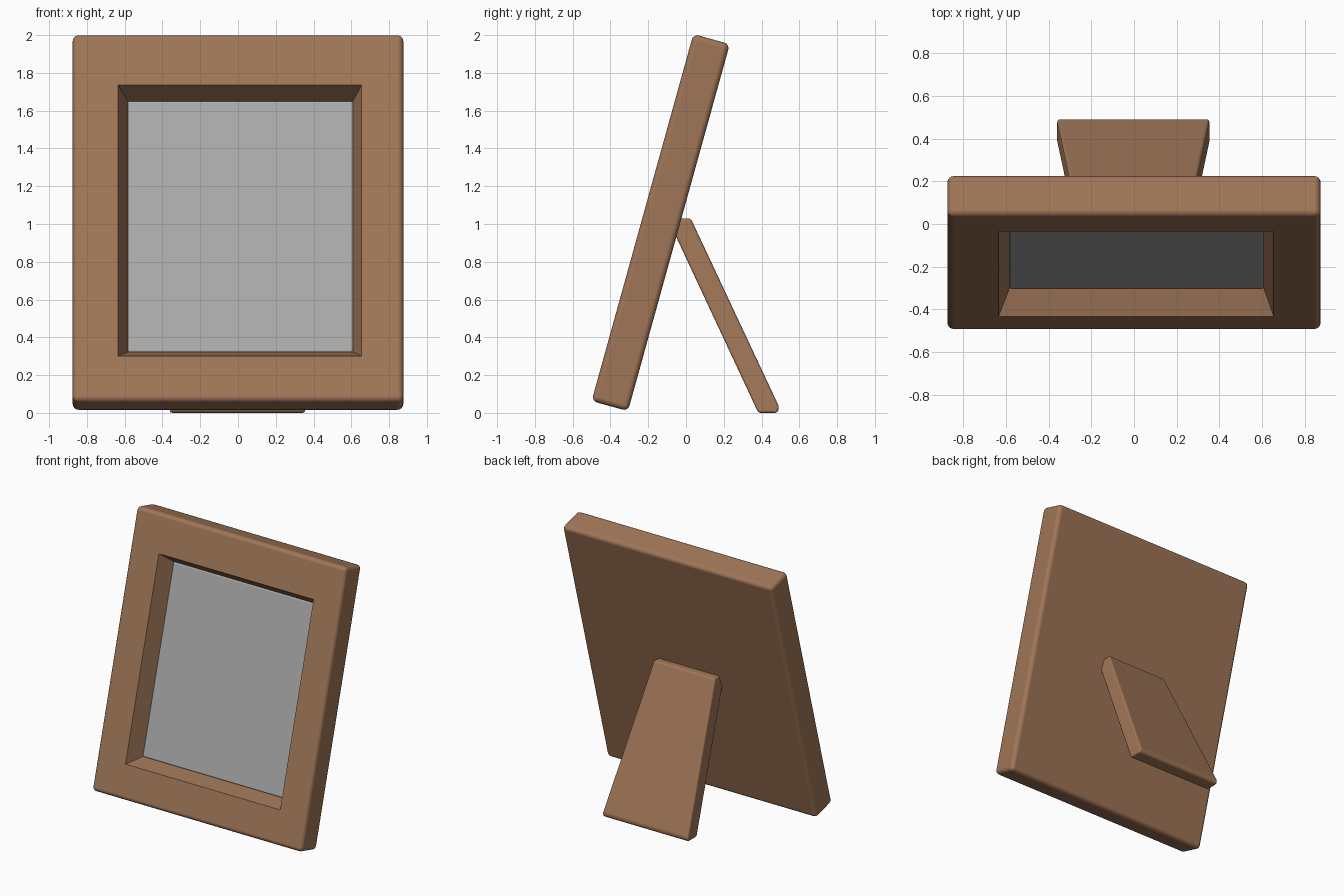
import bpy, bmesh, math

if "Cube" in bpy.data.objects:
    bpy.data.objects.remove(bpy.data.objects["Cube"])

TILT = math.radians(15.5)
CENTRE = (0, -0.134, 1.0075)


def material(name, colour):
    mat = bpy.data.materials.new(name)
    mat.diffuse_color = (*colour, 1)
    mat.use_nodes = True
    mat.node_tree.nodes["Principled BSDF"].inputs["Base Color"].default_value = mat.diffuse_color
    return mat


wood = material("wood", (0.35, 0.18, 0.096))
grey = material("pane_grey", (0.405, 0.405, 0.405))


def finish(name, bm, mat):
    bmesh.ops.recalc_face_normals(bm, faces=bm.faces[:])
    me = bpy.data.meshes.new(name)
    bm.to_mesh(me)
    bm.free()
    ob = bpy.data.objects.new(name, me)
    bpy.context.collection.objects.link(ob)
    me.materials.append(mat)
    bpy.ops.object.select_all(action='DESELECT')
    bpy.context.view_layer.objects.active = ob
    ob.select_set(True)
    bpy.ops.object.shade_smooth_by_angle(angle=math.radians(38))
    # Keeps the large faces flat and only the edges soft
    mod = ob.modifiers.new("flat_faces", 'WEIGHTED_NORMAL')
    mod.keep_sharp = True
    mod.weight = 100
    return ob


def rounded(bm, radius, segments):
    bmesh.ops.bevel(bm, geom=bm.edges[:], offset=radius, segments=segments,
                    profile=0.5, affect='EDGES', clamp_overlap=True)


def box(x0, x1, y0, y1, z0, z1):
    bm = bmesh.new()
    bmesh.ops.create_cube(bm, size=1)
    for v in bm.verts:
        v.co = (x1 if v.co.x > 0 else x0, y1 if v.co.y > 0 else y0,
                z1 if v.co.z > 0 else z0)
    return bm


def lean(ob):
    ob.location = CENTRE
    ob.rotation_euler.x = -TILT


# Rounded board with a sloped picture recess in its front
bm = box(-0.875, 0.875, -0.1, 0.1, -1.008, 1.008)
rounded(bm, 0.03, 4)
front = min(bm.faces, key=lambda f: (round(f.calc_center_median().y, 4), -f.calc_area()))
rims = [(-0.635, 0.655, -0.1, -0.761, 0.728),
        (-0.582, 0.607, 0.027, -0.704, 0.672)]
for x0, x1, y, z0, z1 in rims:
    bmesh.ops.inset_individual(bm, faces=[front], thickness=0.02)
    for v in front.verts:
        v.co = (x1 if v.co.x > 0 else x0, y, z1 if v.co.z > 0 else z0)
lean(finish("frame", bm, wood))

# Grey picture pane with soft edges, lying on the recess floor
bm = box(-0.585, 0.61, 0.018, 0.046, -0.707, 0.675)
rounded(bm, 0.012, 4)
lean(finish("picture_pane", bm, grey))

# Tapered easel leg with level ends and a blunt heel
bm = bmesh.new()
profile = [(0.383, 0.0, 0.359), (0.484, 0.0, 0.359), (0.494, 0.03, 0.356),
           (0.025, 1.03, 0.256), (-0.098, 1.03, 0.256)]
sides = [[bm.verts.new((s * w - 0.003, y, z)) for y, z, w in profile] for s in (-1, 1)]
for side in sides:
    bm.faces.new(side)
n = len(profile)
for i in range(n):
    j = (i + 1) % n
    bm.faces.new((sides[0][i], sides[0][j], sides[1][j], sides[1][i]))
bmesh.ops.recalc_face_normals(bm, faces=bm.faces[:])
rounded(bm, 0.014, 3)
finish("easel_leg", bm, wood)
